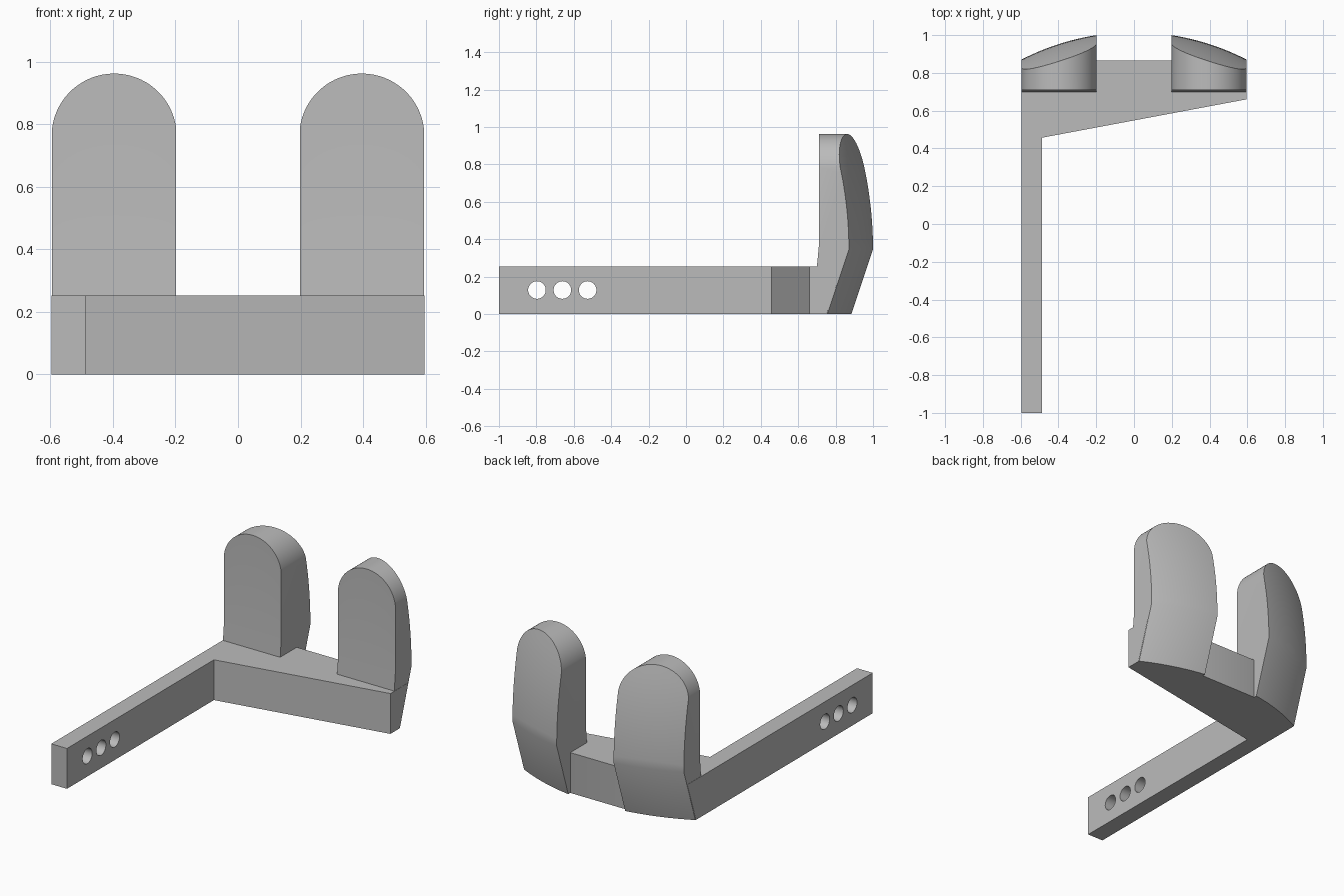
import bpy
import bmesh
import math
from mathutils import Matrix

if "Cube" in bpy.data.objects:
    bpy.data.objects.remove(bpy.data.objects["Cube"])

grey = bpy.data.materials.new("plain_grey")
grey.use_nodes = True
grey.diffuse_color = (0.5, 0.5, 0.5, 1)
grey.node_tree.nodes["Principled BSDF"].inputs["Base Color"].default_value = (0.5, 0.5, 0.5, 1)

HALF = 0.596      # half width of the whole bracket
BASE_H = 0.253    # height of arm and crossbar
BEND = 0.345      # height where the back of each upright bends


def finish(bm, name):
    bmesh.ops.recalc_face_normals(bm, faces=bm.faces)
    mesh = bpy.data.meshes.new(name)
    bm.to_mesh(mesh)
    bm.free()
    mesh.materials.append(grey)
    obj = bpy.data.objects.new(name, mesh)
    bpy.context.collection.objects.link(obj)
    return obj


def activate(obj):
    bpy.ops.object.select_all(action="DESELECT")
    obj.select_set(True)
    bpy.context.view_layer.objects.active = obj


def bridge(bm, rings):
    """Skin a row of equal closed rings and cap both ends."""
    for a, b in zip(rings, rings[1:]):
        for i in range(len(a)):
            j = (i + 1) % len(a)
            bm.faces.new((a[i], a[j], b[j], b[i]))
    bm.faces.new(rings[0])
    bm.faces.new(rings[-1])


def back_y(x, z):
    """Back of an upright: bent in height, bowed across the width."""
    if z < BEND:
        y = 0.885 + 0.115 * z / BEND
    else:
        y = 1.0 - 0.24 * (z - BEND) ** 2
    bow = 1.3
    return y + math.sqrt(bow ** 2 - x ** 2) - math.sqrt(bow ** 2 - 0.196 ** 2)


# L-shaped arm and crossbar, outer ends leaning back with the uprights
bm = bmesh.new()
rings = []
for z, end_y in ((0, 0.752), (BASE_H, 0.838)):
    plan = [(-HALF, -1), (-0.487, -1), (-0.487, 0.457), (HALF, 0.66),
            (HALF, end_y), (0.2, 0.865), (-0.2, 0.865), (-HALF, end_y)]
    rings.append([bm.verts.new((x, y, z)) for x, y in plan])
bridge(bm, rings)
base = finish(bm, "arm_and_crossbar")

# Three round holes through the free end of the arm
bm = bmesh.new()
for y in (-0.797, -0.661, -0.526):
    place = Matrix.Translation((-0.54, y, 0.128)) @ Matrix.Rotation(math.pi / 2, 4, "Y")
    bmesh.ops.create_cone(bm, cap_ends=True, segments=40, radius1=0.047,
                          radius2=0.047, depth=0.3, matrix=place)
cutter = finish(bm, "hole_cutter")
cutter.hide_render = True
activate(base)
cut = base.modifiers.new("holes", "BOOLEAN")
cut.operation = "DIFFERENCE"
cut.solver = "EXACT"
cut.object = cutter
bpy.ops.object.modifier_apply(modifier=cut.name)
bpy.data.objects.remove(cutter)
bpy.ops.object.shade_smooth_by_angle(angle=math.radians(30))


# Round-topped uprights, skinned from side sections across their width
def upright(name, side):
    bm = bmesh.new()
    rings = []
    columns, rows, radius = 32, 12, 0.2
    reach = math.asin(0.1985 / radius)
    for c in range(columns + 1):
        a = reach * (2 * c / columns - 1)
        x = 0.396 + radius * math.sin(a)
        top = 0.762 + radius * math.cos(a)
        section = [(0.70, 0.0), (0.70, BASE_H), (0.71, 0.36), (0.71, top)]
        for r in range(rows + 1):
            z = top + (BEND - top) * r / rows
            section.append((back_y(x, z), z))
        section.append((back_y(x, 0), 0))
        rings.append([bm.verts.new((side * x, y, z)) for y, z in section])
    bridge(bm, rings)
    activate(finish(bm, name))
    bpy.ops.object.shade_smooth_by_angle(angle=math.radians(30))


upright("left_upright", 1)
upright("right_upright", -1)
